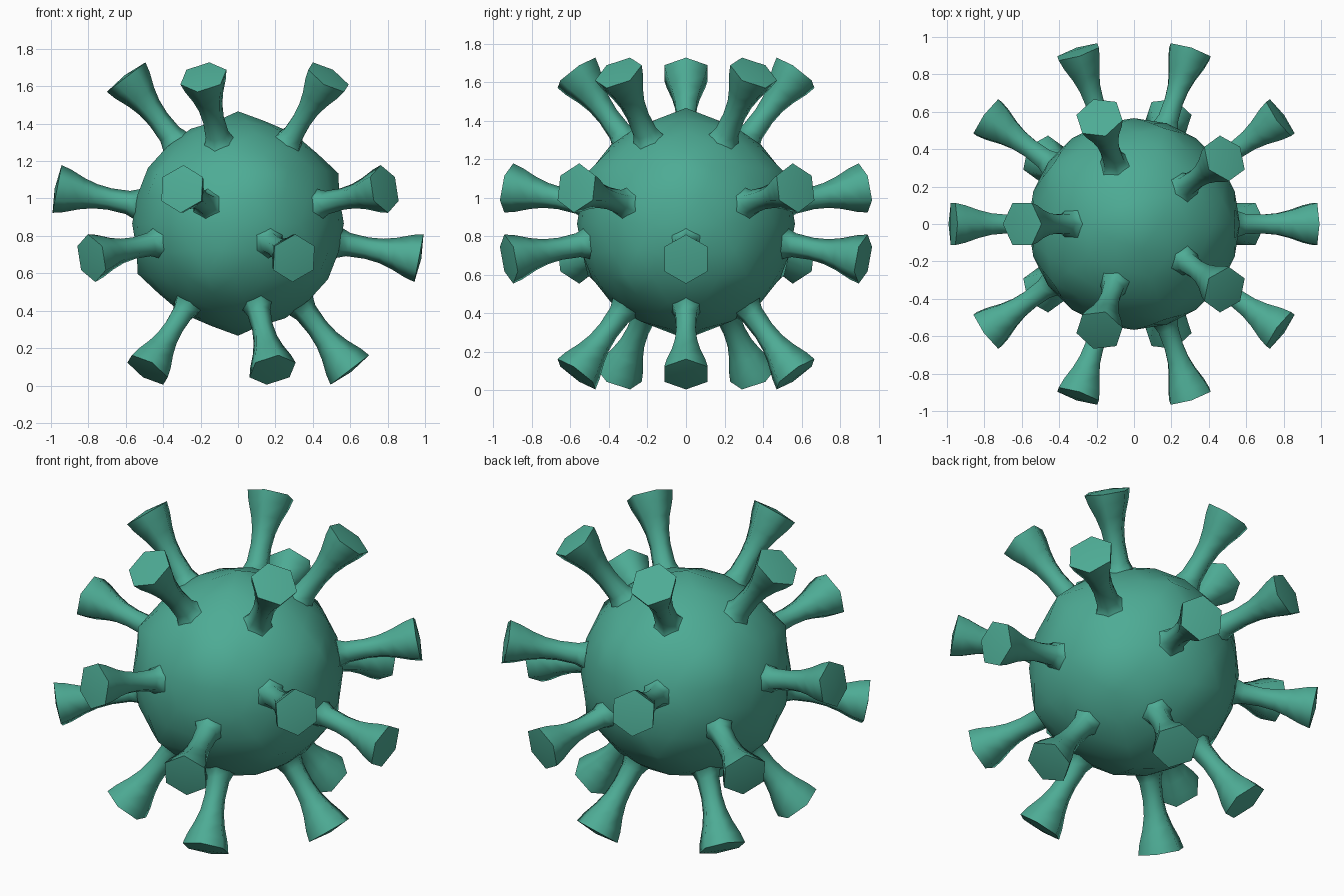
import bpy, bmesh
from math import radians, pi, cos, sin
from mathutils import Vector

if "Cube" in bpy.data.objects:
    bpy.data.objects.remove(bpy.data.objects["Cube"])

CENTRE = Vector((0, 0, 0.866))

mat = bpy.data.materials.new("teal")
mat.diffuse_color = (0.075, 0.41, 0.30, 1)
mat.use_nodes = True
mat.node_tree.nodes["Principled BSDF"].inputs["Base Color"].default_value = mat.diffuse_color


def finish(bm, name, angle):
    bmesh.ops.recalc_face_normals(bm, faces=bm.faces)
    bmesh.ops.translate(bm, verts=bm.verts, vec=CENTRE)
    mesh = bpy.data.meshes.new(name)
    bm.to_mesh(mesh)
    bm.free()
    mesh.materials.append(mat)
    ob = bpy.data.objects.new(name, mesh)
    bpy.context.collection.objects.link(ob)
    bpy.ops.object.select_all(action='DESELECT')
    ob.select_set(True)
    bpy.context.view_layer.objects.active = ob
    bpy.ops.object.shade_smooth_by_angle(angle=radians(angle))


# Base icosahedron: its corners and face directions lay out everything
ico = bmesh.new()
bmesh.ops.create_icosphere(ico, subdivisions=1, radius=1)
corners = [v.co.normalized() for v in ico.verts]
faces = [(f.calc_center_median().normalized(), f.verts[0].co.copy()) for f in ico.faces]
ico.free()

# Body: ball with twelve slightly raised corners
body = bmesh.new()
bmesh.ops.create_icosphere(body, subdivisions=3, radius=1)
for v in body.verts:
    d = v.co.normalized()
    v.co = d * (0.6 if max(d.dot(c) for c in corners) > 0.995 else 0.566)
finish(body, "body", 60)

# Spikes: six-sided flared stalks, (distance from centre, radius)
profile = [(0.50, 0.13), (0.555, 0.08), (0.60, 0.063), (0.70, 0.058),
           (0.78, 0.066), (0.85, 0.085), (0.93, 0.116), (0.985, 0.13)]
spikes = bmesh.new()
for axis, corner in faces:
    u = (corner - axis * corner.dot(axis)).normalized()
    w = axis.cross(u)
    rings = [[spikes.verts.new(axis * d + (u * cos(k * pi / 3) + w * sin(k * pi / 3)) * r)
              for k in range(6)] for d, r in profile]
    for a, b in zip(rings, rings[1:]):
        for k in range(6):
            n = (k + 1) % 6
            spikes.faces.new((a[k], a[n], b[n], b[k]))
    spikes.faces.new(rings[0][::-1])
    # shallow domed cap
    tip = spikes.verts.new(axis * 0.998)
    for k in range(6):
        spikes.faces.new((rings[-1][k], rings[-1][(k + 1) % 6], tip))
finish(spikes, "spikes", 64)
